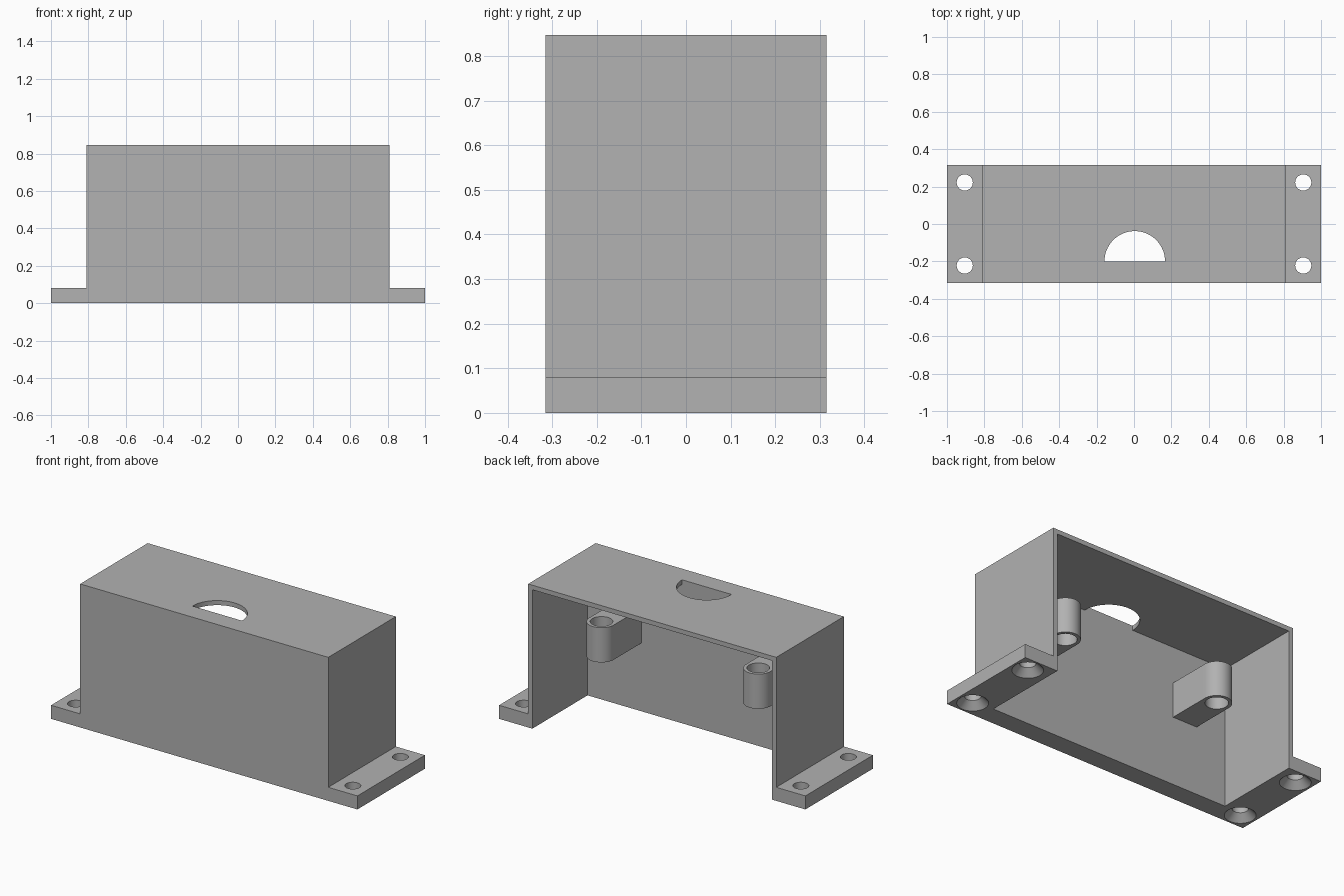
import bpy, bmesh, math
from mathutils import Matrix, Vector

cube = bpy.data.objects.get("Cube")
if cube:
    bpy.data.objects.remove(cube, do_unlink=True)

# Main sizes
HALF_LEN, HALF_DEPTH, HEIGHT = 1.0, 0.315, 0.847
BODY, WALL, FLANGE = 0.81, 0.027, 0.08
INNER_FRONT = -0.2
BOSS_X, BOSS_Y, BOSS_R = 0.512, 0.057, 0.08
BOSS_LOW, BOSS_HIGH = 0.402, 0.607

grey = bpy.data.materials.new("plain grey")
grey.use_nodes = True
grey.diffuse_color = (0.445, 0.445, 0.445, 1)
grey.node_tree.nodes["Principled BSDF"].inputs["Base Color"].default_value = grey.diffuse_color


def finish(name, bm):
    bmesh.ops.recalc_face_normals(bm, faces=bm.faces)
    mesh = bpy.data.meshes.new(name)
    bm.to_mesh(mesh)
    bm.free()
    mesh.materials.append(grey)
    obj = bpy.data.objects.new(name, mesh)
    bpy.context.collection.objects.link(obj)
    return obj


def prism(name, points, offset):
    """Extrude a closed outline of 3D points along an offset."""
    bm = bmesh.new()
    face = bm.faces.new([bm.verts.new(p) for p in points])
    new = bmesh.ops.extrude_face_region(bm, geom=[face], use_keep_orig=True)["geom"]
    bmesh.ops.translate(bm, vec=offset, verts=[v for v in new if isinstance(v, bmesh.types.BMVert)])
    return finish(name, bm)


def cone(name, x, y, z0, z1, r0, r1):
    bm = bmesh.new()
    bmesh.ops.create_cone(bm, cap_ends=True, segments=48, radius1=r0, radius2=r1, depth=z1 - z0,
                          matrix=Matrix.Translation((x, y, (z0 + z1) / 2)))
    return finish(name, bm)


def half_disc(x, y, z, r, steps=32):
    angles = [math.pi * i / steps for i in range(steps + 1)]
    return [(x + r * math.cos(a), y + r * math.sin(a), z) for a in angles]


def cut(target, cutter):
    bpy.context.view_layer.objects.active = target
    mod = target.modifiers.new("cut", 'BOOLEAN')
    mod.operation, mod.solver, mod.object = 'DIFFERENCE', 'EXACT', cutter
    bpy.ops.object.modifier_apply(modifier=mod.name)
    bpy.data.objects.remove(cutter, do_unlink=True)


def smooth(obj):
    bpy.ops.object.select_all(action='DESELECT')
    obj.select_set(True)
    bpy.context.view_layer.objects.active = obj
    bpy.ops.object.shade_smooth_by_angle(angle=math.radians(30))


# Housing: hat-shaped outline with side flanges, hollowed from the back and bottom
half = [(HALF_LEN, 0), (HALF_LEN, FLANGE), (BODY, FLANGE), (BODY, HEIGHT)]
outline = half + [(-x, z) for x, z in reversed(half)]
housing = prism("housing", [(x, -HALF_DEPTH, z) for x, z in outline], Vector((0, 2 * HALF_DEPTH, 0)))

inner, ceiling = BODY - WALL, HEIGHT - WALL
room = [(inner, -0.2), (inner, ceiling), (-inner, ceiling), (-inner, -0.2)]
cut(housing, prism("cavity_cutter", [(x, INNER_FRONT, z) for x, z in room], Vector((0, 1, 0))))

# Half-round opening in the top plate
cut(housing, prism("opening_cutter", half_disc(0.004, INNER_FRONT, ceiling - 0.1, 0.162), Vector((0, 0, 0.3))))

# Countersunk screw holes in the flanges
for x in (-0.905, 0.905):
    for y in (-0.222, 0.222):
        cut(housing, cone("hole_cutter", x, y, -0.1, 0.2, 0.043, 0.043))
        cut(housing, cone("countersink_cutter", x, y, -0.01, 0.04, 0.093, 0.043))
smooth(housing)

# Round-ended bosses on the inside of the front wall
for side, x in (("left", BOSS_X), ("right", -BOSS_X)):
    root = INNER_FRONT - 0.02
    points = half_disc(x, BOSS_Y, BOSS_LOW, BOSS_R)
    points += [(x - BOSS_R, root, BOSS_LOW), (x + BOSS_R, root, BOSS_LOW)]
    boss = prism(side + "_boss", points, Vector((0, 0, BOSS_HIGH - BOSS_LOW)))
    cut(boss, cone("bore_cutter", x, BOSS_Y, 0.2, 0.8, 0.061, 0.061))
    smooth(boss)
